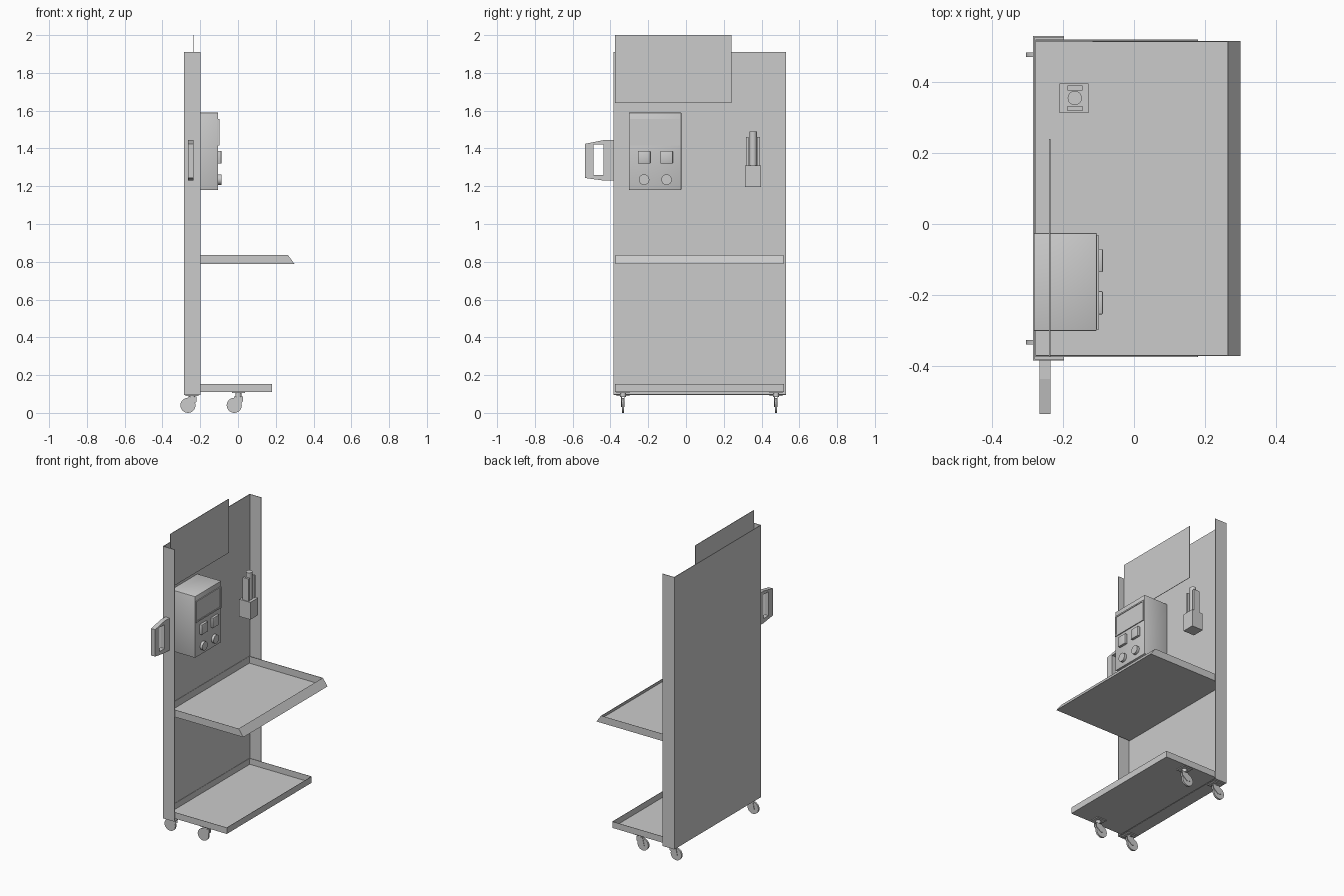
import bpy, bmesh, math
from mathutils import Matrix

if "Cube" in bpy.data.objects:
    bpy.data.objects.remove(bpy.data.objects["Cube"])


def finish(name, bm, smooth=False):
    bmesh.ops.recalc_face_normals(bm, faces=bm.faces)
    me = bpy.data.meshes.new(name)
    bm.to_mesh(me)
    bm.free()
    ob = bpy.data.objects.new(name, me)
    bpy.context.collection.objects.link(ob)
    if smooth:
        bpy.ops.object.select_all(action='DESELECT')
        ob.select_set(True)
        bpy.context.view_layer.objects.active = ob
        bpy.ops.object.shade_smooth_by_angle(angle=math.radians(35))
    return ob


def add_box(bm, x, y, z):
    r = bmesh.ops.create_cube(bm, size=1)
    for v in r['verts']:
        v.co = [a[0] if c < 0 else a[1] for a, c in zip((x, y, z), v.co)]


def box(name, x, y, z, bevel=0):
    bm = bmesh.new()
    add_box(bm, x, y, z)
    if bevel:
        bmesh.ops.bevel(bm, geom=bm.edges[:], offset=bevel, segments=2,
                        profile=0.5, affect='EDGES')
    return finish(name, bm, bevel > 0)


def cylinder(name, centre, r, depth, axis, seg=24):
    bm = bmesh.new()
    rot = {'X': Matrix.Rotation(math.pi / 2, 4, 'Y'),
           'Y': Matrix.Rotation(math.pi / 2, 4, 'X'), 'Z': Matrix()}[axis]
    bmesh.ops.create_cone(bm, cap_ends=True, segments=seg, radius1=r, radius2=r,
                          depth=depth, matrix=Matrix.Translation(centre) @ rot)
    return finish(name, bm, True)


def prism(name, pts, axis, lo, hi):
    """Extrude a 2D profile: axis X takes (y, z) points, axis Y takes (x, z)."""
    bm = bmesh.new()
    put = (lambda p, d: (d, p[0], p[1])) if axis == 'X' else (lambda p, d: (p[0], d, p[1]))
    a, b = [[bm.verts.new(put(p, d)) for p in pts] for d in (lo, hi)]
    bm.faces.new(a)
    bm.faces.new(b)
    for i in range(len(pts)):
        j = (i + 1) % len(pts)
        bm.faces.new((a[i], a[j], b[j], b[i]))
    return finish(name, bm)


def tray(name, x0, x_top, x_bottom, y0, y1, z0, z1):
    """Thin folded sheet tray, open on top; the front wall may lean."""
    t = 0.003
    bm = bmesh.new()
    put = []
    for y, z, x in ((y0, z0, x_bottom), (y1, z0, x_bottom), (y0, z1, x_top), (y1, z1, x_top)):
        put.append((bm.verts.new((x0, y, z)), bm.verts.new((x, y, z))))
    (a, b), (d, c), (e, f), (h, g) = put
    for face in ((a, b, c, d), (a, b, f, e), (d, c, g, h), (b, c, g, f), (a, d, h, e)):
        bm.faces.new(face)
    ob = finish(name, bm)
    mod = ob.modifiers.new('sheet', 'SOLIDIFY')
    mod.thickness = t
    mod.offset = -1
    return ob


# Upright channel: back sheet, two side flanges and a bottom strip
bx, y0, y1 = -0.285, -0.385, 0.53
box('back_panel', (bx, bx + 0.004), (y0, y1), (0.095, 1.91))
box('left_flange', (bx, -0.198), (y0, y0 + 0.004), (0.095, 1.91))
box('right_flange', (bx, -0.198), (y1 - 0.004, y1), (0.095, 1.91))
box('bottom_strip', (bx, -0.198), (y0, y1), (0.095, 0.099))

# Sign board rising above the upright
box('sign_board', (-0.239, -0.236), (-0.375, 0.24), (1.64, 2.0))

# Trays
tray('work_shelf', -0.278, 0.265, 0.30, -0.372, 0.516, 0.787, 0.835)
tray('base_tray', -0.278, 0.18, 0.18, -0.375, 0.52, 0.111, 0.153)

# Control box with framed screen, square buttons and round knobs
box('control_box', (-0.283, -0.105), (-0.302, -0.025), (1.18, 1.59), 0.004)
ys, zs, w = (-0.297, -0.033), (1.415, 1.556), 0.009
bm = bmesh.new()
for z in ((zs[0], zs[0] + w), (zs[1] - w, zs[1])):
    add_box(bm, (-0.106, -0.099), ys, z)
for y in ((ys[0], ys[0] + w), (ys[1] - w, ys[1])):
    add_box(bm, (-0.106, -0.099), y, (zs[0] + w, zs[1] - w))
finish('screen_frame', bm)
box('screen', (-0.106, -0.103), (ys[0] + w, ys[1] - w), (zs[0] + w, zs[1] - w))
for side, y in (('left', -0.222), ('right', -0.103)):
    box(side + '_button', (-0.106, -0.088), (y - 0.033, y + 0.033), (1.32, 1.387), 0.003)
    cylinder(side + '_knob', (-0.097, y, 1.235), 0.028, 0.018, 'X')

# Tool holder with a round tool between two side bars
box('tool_holder', (-0.21, -0.128), (0.313, 0.396), (1.195, 1.31))
for side, y in (('left', 0.318), ('right', 0.377)):
    box(side + '_tool_bar', (-0.188, -0.145), (y, y + 0.014), (1.30, 1.46))
cylinder('tool', (-0.167, 0.355, 1.395), 0.02, 0.19, 'Z')

# Push handle: tapered frame with a grip opening
outer = [(-0.385, 1.444), (-0.437, 1.444), (-0.536, 1.424),
         (-0.536, 1.244), (-0.437, 1.23), (-0.385, 1.23)]
handle = prism('push_handle', outer, 'X', -0.266, -0.236)
cut = box('handle_cutter', (-0.3, -0.2), (-0.49, -0.437), (1.26, 1.42))
cut.hide_render = True
cut.hide_viewport = True
cut.display_type = 'WIRE'
mod = handle.modifiers.new('grip_opening', 'BOOLEAN')
mod.object = cut
mod.solver = 'EXACT'

# Swivel casters: wheel, two fork cheeks, swivel hub and mounting plate
for row, x, top in (('rear', -0.265, 0.095), ('front', -0.02, 0.111)):
    for side, y in (('left', -0.333), ('right', 0.477)):
        n = f'{row}_{side}_caster_'
        cylinder(n + 'wheel', (x, y, 0.04), 0.04, 0.012, 'Y')
        cheek = [(x - 0.012, 0.034), (x + 0.01, 0.03), (x + 0.046, 0.06),
                 (x + 0.046, 0.086), (x + 0.0, 0.086)]
        for s in (-1, 1):
            prism(n + 'fork', cheek, 'Y', y + s * 0.007, y + s * 0.01)
        box(n + 'fork_top', (x + 0.002, x + 0.046), (y - 0.01, y + 0.01), (0.083, 0.087))
        cylinder(n + 'hub', (x + 0.022, y, (0.085 + top) / 2), 0.016, top - 0.084, 'Z', 16)
        box(n + 'plate', (x - 0.012, x + 0.056), (y - 0.034, y + 0.034), (top - 0.006, top))
